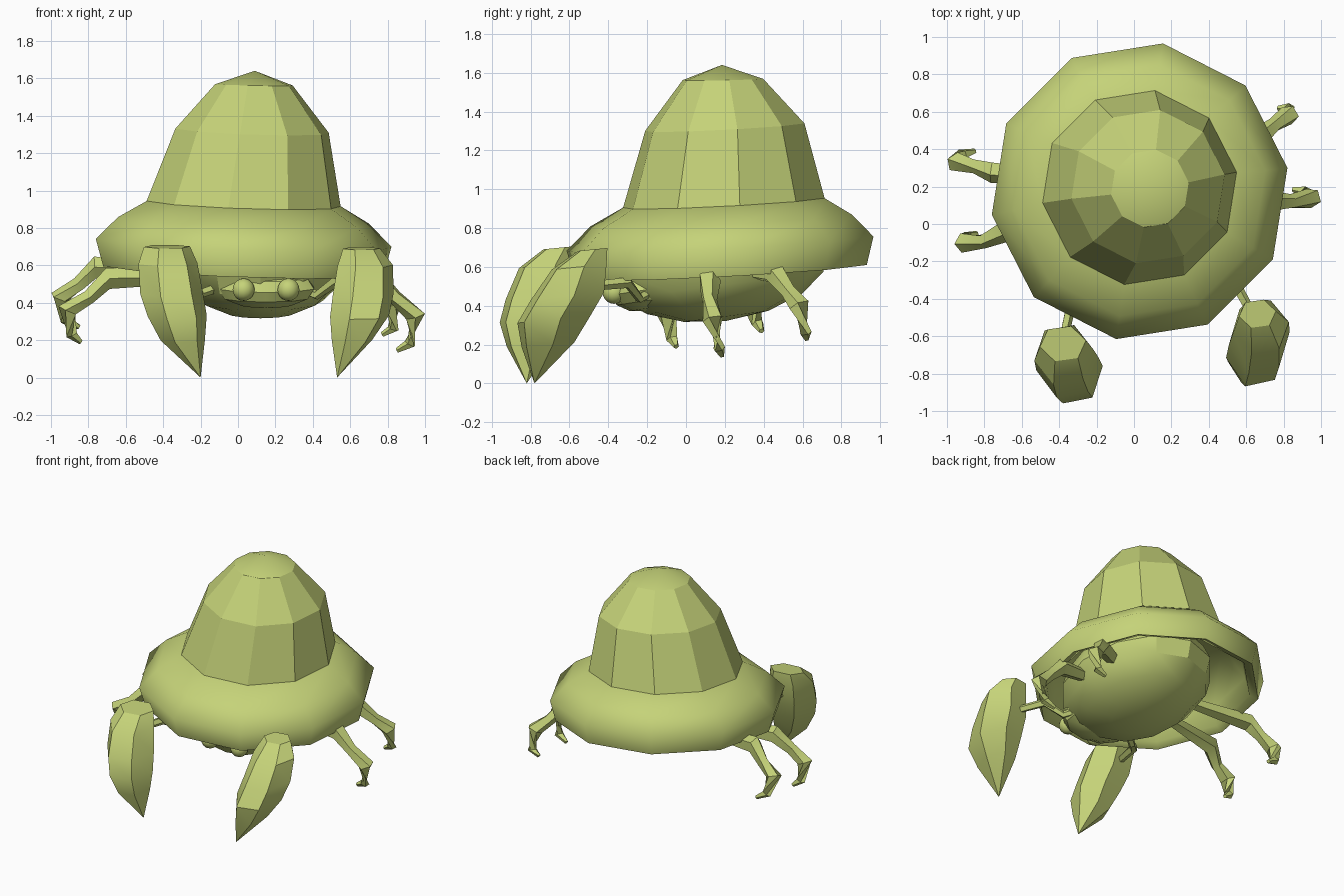
import bpy, bmesh, math
from mathutils import Vector, Matrix

cube = bpy.data.objects.get("Cube")
if cube:
    bpy.data.objects.remove(cube)

green = bpy.data.materials.new("olive_green")
green.use_nodes = True
COLOUR = (0.56, 0.65, 0.19, 1)
green.diffuse_color = COLOUR
green.node_tree.nodes["Principled BSDF"].inputs["Base Color"].default_value = COLOUR


def finish(name, bm, angle):
    """Turn a bmesh into a shaded object."""
    bmesh.ops.recalc_face_normals(bm, faces=bm.faces)
    mesh = bpy.data.meshes.new(name)
    bm.to_mesh(mesh)
    bm.free()
    mesh.materials.append(green)
    obj = bpy.data.objects.new(name, mesh)
    bpy.context.collection.objects.link(obj)
    bpy.ops.object.select_all(action='DESELECT')
    obj.select_set(True)
    bpy.context.view_layer.objects.active = obj
    bpy.ops.object.shade_smooth_by_angle(angle=math.radians(angle))


def loft(name, rings, tip=None, angle=30):
    """Bridge equal rings of points; end in a tip point or a cap."""
    bm = bmesh.new()
    loops = [[bm.verts.new(p) for p in ring] for ring in rings]
    n = len(loops[0])
    for a, b in zip(loops, loops[1:]):
        for i in range(n):
            j = (i + 1) % n
            bm.faces.new((a[i], a[j], b[j], b[i]))
    bm.faces.new(loops[0])
    if tip is None:
        bm.faces.new(loops[-1])
    else:
        t = bm.verts.new(tip)
        for i in range(n):
            bm.faces.new((loops[-1][i], loops[-1][(i + 1) % n], t))
    finish(name, bm, angle)


def ellipse(cx, cy, z, rx, ry, n, start=0, slope=(0, 0)):
    pts = []
    for i in range(n):
        a = math.radians(start) + math.tau * i / n
        dx, dy = rx * math.cos(a), ry * math.sin(a)
        pts.append((cx + dx, cy + dy, z + slope[0] * dx + slope[1] * dy))
    return pts


def limb(name, path, radii, n=5):
    """Jointed tube with its own radius at each joint."""
    pts = [Vector(p) for p in path]
    rings = []
    for i, p in enumerate(pts):
        d = pts[min(i + 1, len(pts) - 1)] - pts[max(i - 1, 0)]
        q = d.to_track_quat('Z', 'Y')
        rings.append([p + q @ Vector(v) for v in ellipse(0, 0, 0, radii[i], radii[i], n)])
    loft(name, rings)


def ball(name, centre, size, segments, rows, tilt=0):
    bm = bmesh.new()
    m = (Matrix.Translation(centre) @ Matrix.Rotation(tilt, 4, 'X')
         @ Matrix.Diagonal((*size, 1)))
    bmesh.ops.create_uvsphere(bm, u_segments=segments, v_segments=rows, radius=1, matrix=m)
    finish(name, bm, 30)


# Ten-sided shell: hollow flared brim, leaning faceted bell, shallow cap
shell_rings = [ellipse(x, y, z, r, r, 10, 9, (-0.035, 0.052) if r > 0.3 else (-0.02, 0.02))
               for x, y, z, r in [
    (0.04, 0.19, 0.86, 0.50), (0.03, 0.18, 0.73, 0.67), (0.03, 0.18, 0.60, 0.70),
    (0.03, 0.18, 0.575, 0.76), (0.03, 0.175, 0.72, 0.80), (0.03, 0.18, 0.84, 0.68),
    (0.03, 0.195, 0.93, 0.525), (0.075, 0.20, 1.32, 0.415), (0.085, 0.19, 1.565, 0.21)]]
loft("shell_brim", shell_rings[:7], angle=65)
loft("shell_bell", shell_rings[6:], angle=12)
loft("shell_cap", shell_rings[-1:], tip=(0.09, 0.185, 1.64))

# Belly and head
ball("belly", (0.12, 0.17, 0.62), (0.47, 0.57, 0.30), 12, 8, 0.13)
ball("head", (0.15, -0.22, 0.48), (0.27, 0.17, 0.11), 10, 6, 0.15)

# Eyes on short stalks
for side, x in (("right", 0.03), ("left", 0.27)):
    ball(side + "_eye", (x, -0.37, 0.47), (0.06, 0.06, 0.06), 14, 10)
    limb(side + "_eye_stalk", [(x + 0.01, -0.15, 0.52), (x, -0.35, 0.475)], [0.03, 0.025])

# Claws: curved, six-sided pincers ending in a point (x, y, z, rx, ry)
claws = {
    "right": ([(-0.38, -0.64, 0.70, 0.125, 0.10), (-0.375, -0.70, 0.61, 0.16, 0.17),
               (-0.355, -0.75, 0.45, 0.17, 0.19), (-0.325, -0.79, 0.33, 0.16, 0.18),
               (-0.295, -0.80, 0.20, 0.12, 0.13)], (-0.20, -0.82, 0)),
    "left": ([(0.66, -0.48, 0.69, 0.10, 0.08), (0.68, -0.55, 0.60, 0.15, 0.15),
              (0.67, -0.61, 0.45, 0.165, 0.20), (0.65, -0.68, 0.33, 0.16, 0.20),
              (0.61, -0.71, 0.20, 0.11, 0.145)], (0.53, -0.78, 0)),
}
for side, (sections, tip) in claws.items():
    loft(side + "_claw", [ellipse(*s, 6, 10, (0, 0.1)) for s in sections], tip=tip)

# Thin jointed arms that carry the claws
limb("right_arm", [(0.0, -0.12, 0.52), (-0.20, -0.26, 0.45), (-0.33, -0.40, 0.53),
                   (-0.38, -0.62, 0.54)], [0.03, 0.025, 0.03, 0.025])
limb("left_arm", [(0.25, -0.10, 0.52), (0.42, -0.24, 0.44), (0.53, -0.30, 0.52),
                  (0.64, -0.50, 0.50)], [0.03, 0.025, 0.03, 0.025])

# Walking legs: hip, knee, shin, elbow and a hooked toe
legs = {
    "left_front_leg": [(0.40, 0.10, 0.56), (0.74, 0.12, 0.53), (0.84, 0.12, 0.43),
                       (0.95, 0.14, 0.33), (0.92, 0.17, 0.18), (0.85, 0.185, 0.145)],
    "left_back_leg": [(0.36, 0.30, 0.58), (0.67, 0.46, 0.57), (0.75, 0.53, 0.47),
                      (0.83, 0.585, 0.40), (0.83, 0.615, 0.26), (0.77, 0.62, 0.23)],
    "right_front_leg": [(-0.22, 0.05, 0.54), (-0.70, -0.04, 0.53), (-0.80, -0.09, 0.43),
                        (-0.91, -0.10, 0.36), (-0.89, -0.07, 0.23), (-0.84, -0.05, 0.19)],
    "right_back_leg": [(-0.22, 0.24, 0.58), (-0.76, 0.28, 0.59), (-0.85, 0.31, 0.50),
                       (-0.95, 0.33, 0.43), (-0.92, 0.37, 0.31), (-0.85, 0.39, 0.27)],
}
for name, path in legs.items():
    limb(name, path, [0.035, 0.06, 0.04, 0.055, 0.032, 0.014])
